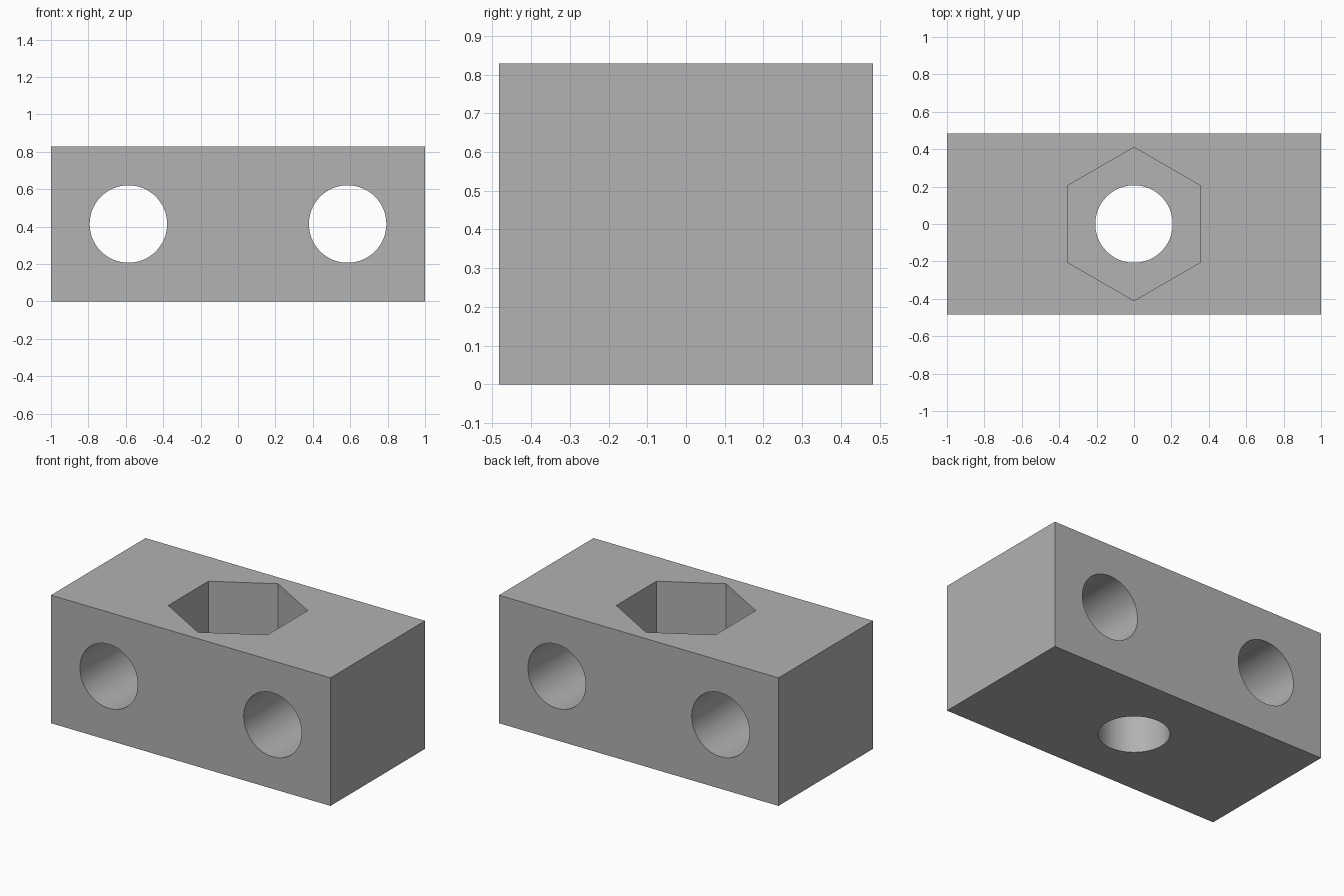
import bpy
from math import pi, radians

if "Cube" in bpy.data.objects:
    bpy.data.objects.remove(bpy.data.objects["Cube"], do_unlink=True)

LENGTH, DEPTH, HEIGHT = 2.0, 0.966, 0.828
HOLE_RADIUS, HOLE_OFFSET = 0.207, 0.586
HEX_RADIUS, HEX_DEPTH = 0.41, 0.414

# Plain grey material
grey = bpy.data.materials.new("plain_grey")
grey.use_nodes = True
colour = (0.445, 0.445, 0.445, 1)
grey.diffuse_color = colour
grey.node_tree.nodes["Principled BSDF"].inputs["Base Color"].default_value = colour

# Solid block
bpy.ops.mesh.primitive_cube_add(size=1, location=(0, 0, HEIGHT / 2))
block = bpy.context.object
block.name = "drilled_block"
block.scale = (LENGTH, DEPTH, HEIGHT)
bpy.ops.object.transform_apply(location=False, rotation=False, scale=True)
block.data.materials.append(grey)


def cut(name, sides, radius, length, location, tilt=0):
    """Subtract a prism from the block, then discard the cutter."""
    bpy.ops.mesh.primitive_cylinder_add(vertices=sides, radius=radius, depth=length,
                                        location=location, rotation=(tilt, 0, 0))
    cutter = bpy.context.object
    cutter.name = name
    cutter.hide_render = True
    cutter.data.materials.append(grey)
    mod = block.modifiers.new(name, 'BOOLEAN')
    mod.operation = 'DIFFERENCE'
    mod.solver = 'EXACT'
    mod.object = cutter
    bpy.ops.object.select_all(action='DESELECT')
    block.select_set(True)
    bpy.context.view_layer.objects.active = block
    bpy.ops.object.modifier_apply(modifier=mod.name)
    bpy.data.objects.remove(cutter, do_unlink=True)


# Two front-to-back holes
for side in (-1, 1):
    cut("cross_hole", 96, HOLE_RADIUS, DEPTH * 2,
        (side * HOLE_OFFSET, 0, HEIGHT / 2), pi / 2)

# Vertical bolt hole and hexagonal nut pocket in the top
cut("bolt_hole", 96, HOLE_RADIUS, HEIGHT * 2, (0, 0, HEIGHT / 2))
cut("nut_pocket", 6, HEX_RADIUS, HEX_DEPTH * 2, (0, 0, HEIGHT))

# Smooth bores, sharp edges
bpy.ops.object.shade_smooth_by_angle(angle=radians(30))
